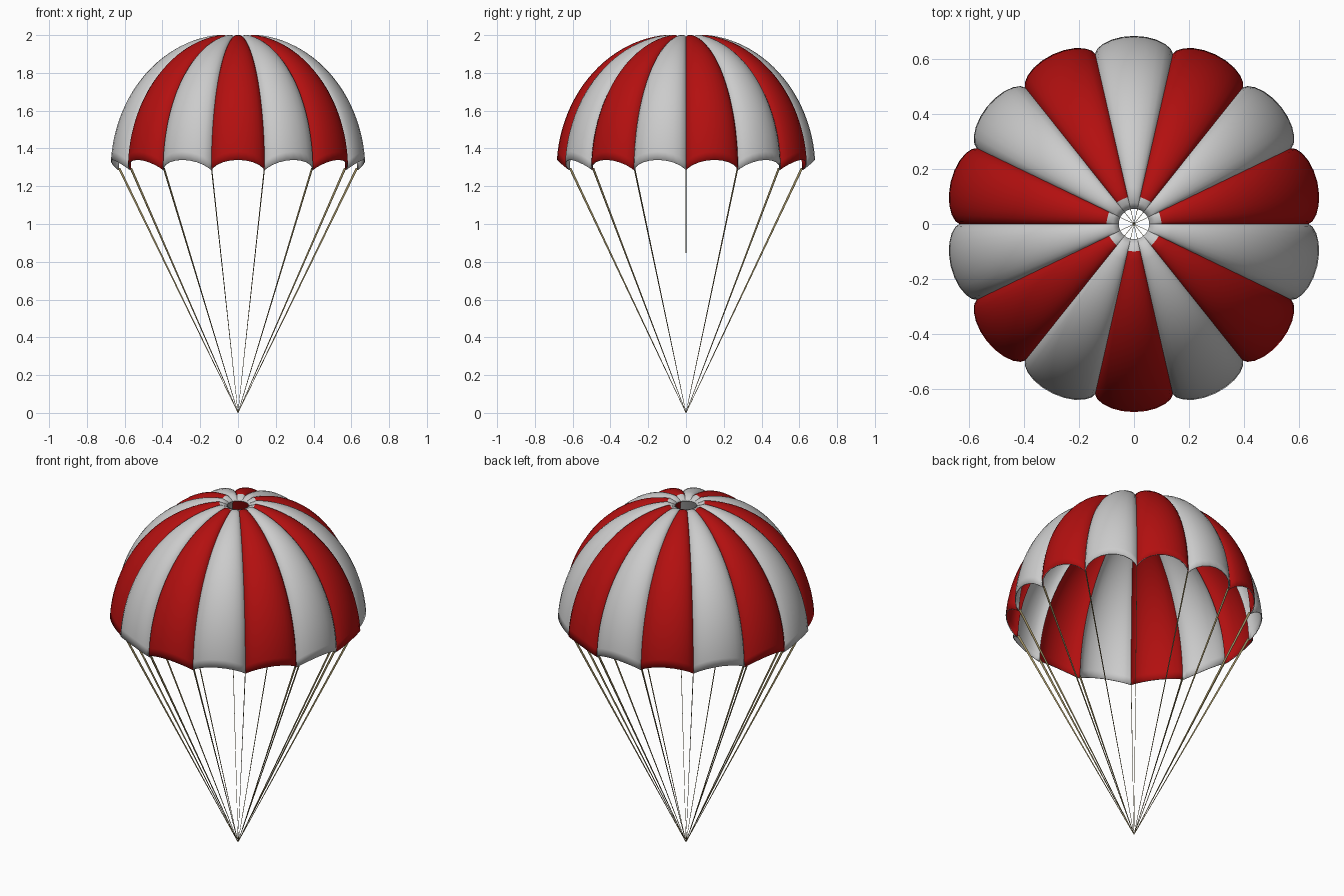
import bpy, bmesh
from math import sin, cos, pi, asin, radians
from mathutils import Vector

cube = bpy.data.objects.get("Cube")
if cube:
    bpy.data.objects.remove(cube, do_unlink=True)

GORES = 14
STEP = 2 * pi / GORES
SEAM_R, SEAM_Z, HEIGHT = 0.635, 1.285, 0.715
VENT_R, COLLAR_R = 0.055, 0.1
ACROSS, DOWN = 10, 24


def material(name, color):
    mat = bpy.data.materials.new(name)
    mat.use_nodes = True
    mat.diffuse_color = (*color, 1)
    node = mat.node_tree.nodes["Principled BSDF"]
    node.inputs["Base Color"].default_value = (*color, 1)
    node.inputs["Roughness"].default_value = 0.8
    return mat


red = material("red cloth", (0.45, 0.005, 0.005))
white = material("white cloth", (0.6, 0.6, 0.6))
cord = material("tan cord", (0.3, 0.24, 0.11))


def finish(name, bm, mats):
    mesh = bpy.data.meshes.new(name)
    bm.to_mesh(mesh)
    bm.free()
    for mat in mats:
        mesh.materials.append(mat)
    obj = bpy.data.objects.new(name, mesh)
    bpy.context.collection.objects.link(obj)
    return obj


def canopy_point(gore, s, t):
    """s runs across the gore from seam to seam, t from collar edge to hem."""
    puff = max(0, 1 - s * s) ** 0.6
    start = asin(COLLAR_R / SEAM_R)
    end = pi / 2 - 0.07 * puff              # the hem arches up between seams
    a = start + (end - start) * t
    if t < 0:                               # collar, dipping to the vent
        a = start + (start - asin(VENT_R / SEAM_R)) * t
    r, z = SEAM_R * sin(a), SEAM_Z + HEIGHT * cos(a)
    half = STEP / 2
    side, depth = s * r * sin(half), r * cos(half)
    fade = 1 + min(t, 0)
    bulge = 0.47 * r * sin(half) * puff * fade
    if t < 0:
        depth += (1 - fade) * (r * cos(s * half) - depth)
        side += (1 - fade) * (r * sin(s * half) - side)
        z -= 0.016 * (1 - fade)
    depth += bulge * sin(a)
    z += bulge * cos(a)
    mid = (gore + 0.5) * STEP
    return Vector((depth * cos(mid) - side * sin(mid),
                   depth * sin(mid) + side * cos(mid), z))


# Canopy: puffed gores in alternating colours around an open vent
bm = bmesh.new()
rows = [-1, -0.5] + [i / DOWN for i in range(DOWN + 1)]
cols = [sin(pi / 2 * (2 * i / ACROSS - 1)) for i in range(ACROSS + 1)]
for gore in range(GORES):
    grid = [[bm.verts.new(canopy_point(gore, s, t)) for s in cols] for t in rows]
    for j in range(len(rows) - 1):
        for i in range(ACROSS):
            face = bm.faces.new((grid[j][i], grid[j + 1][i],
                                 grid[j + 1][i + 1], grid[j][i + 1]))
            face.material_index = 1 if rows[j] < 0 else gore % 2
bmesh.ops.remove_doubles(bm, verts=bm.verts, dist=0.0002)
canopy = finish("canopy", bm, (red, white))
canopy.select_set(True)
bpy.context.view_layer.objects.active = canopy
bpy.ops.object.shade_smooth_by_angle(angle=radians(40))

# Thin cloth with a white hem
cloth = canopy.modifiers.new("cloth thickness", "SOLIDIFY")
cloth.thickness = 0.005
cloth.offset = -1
cloth.material_offset_rim = 1

# Suspension lines: flat cords on each seam, tapering to one point
bm = bmesh.new()
for k in range(GORES):
    out = Vector((cos(k * STEP), sin(k * STEP), 0))
    tangent = Vector((-out.y, out.x, 0))
    top = out * (SEAM_R - 0.006) + Vector((0, 0, SEAM_Z + 0.01))
    bottom = Vector((0, 0, 0))
    across = top.normalized().cross(tangent)
    ends = []
    for point, wide, thin in ((bottom, 0.001, 0.0008), (top, 0.006, 0.0016)):
        ends.append([bm.verts.new(point + across * wide * a + tangent * thin * b)
                     for a, b in ((-1, -1), (1, -1), (1, 1), (-1, 1))])
    low, high = ends
    bm.faces.new(low[::-1])
    bm.faces.new(high)
    for i in range(4):
        n = (i + 1) % 4
        bm.faces.new((low[i], low[n], high[n], high[i]))
bmesh.ops.recalc_face_normals(bm, faces=bm.faces)
finish("suspension_lines", bm, (cord,))
